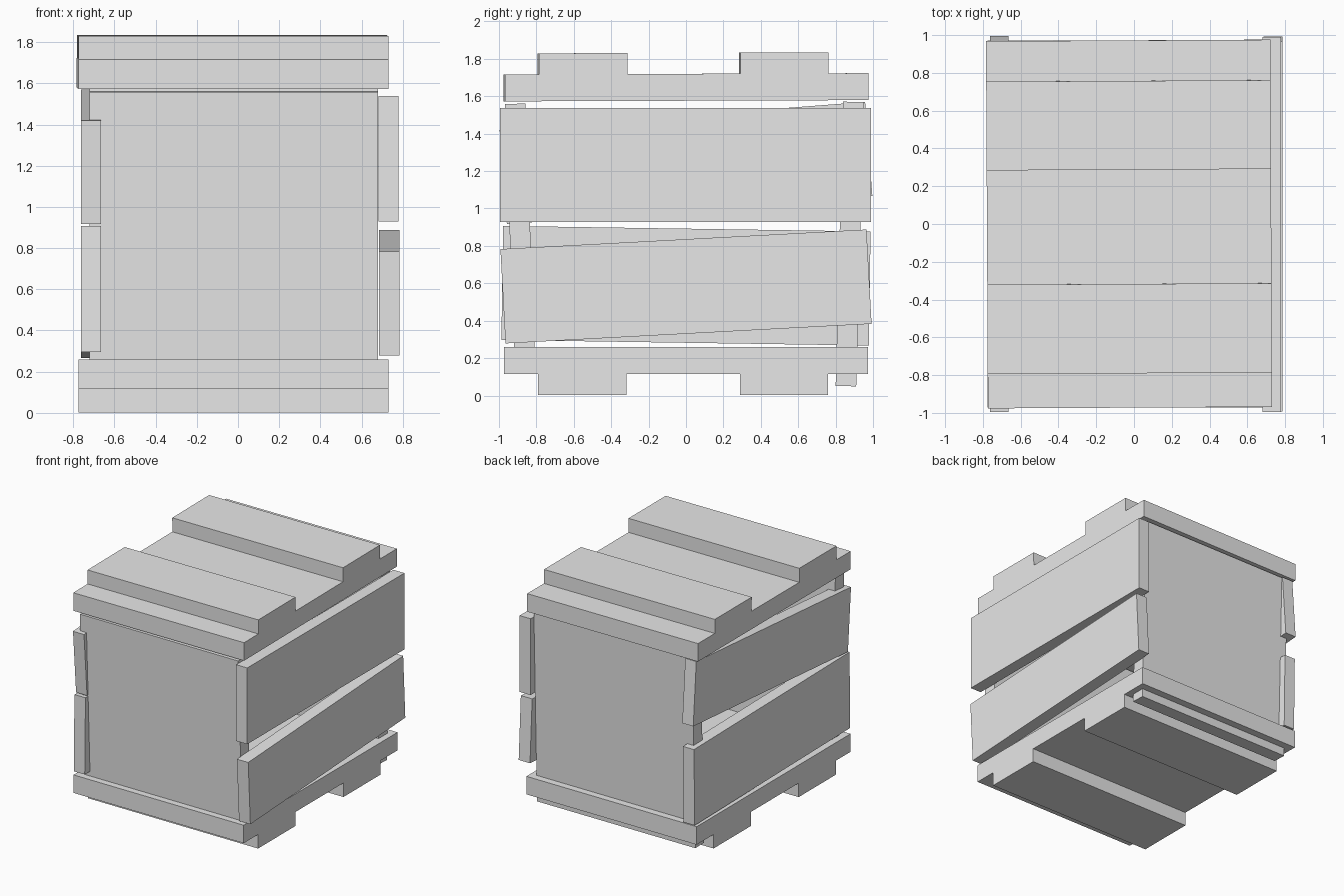
import bpy
import bmesh
from math import radians
from mathutils import Vector

cube = bpy.data.objects.get("Cube")
if cube:
    bpy.data.objects.remove(cube, do_unlink=True)

# Single plain grey
grey = bpy.data.materials.new("plain_grey")
grey.use_nodes = True
colour = (0.8, 0.8, 0.8, 1)
grey.diffuse_color = colour
grey.node_tree.nodes["Principled BSDF"].inputs["Base Color"].default_value = colour


def finish(name, bm, centre, tilt, yaw):
    bmesh.ops.recalc_face_normals(bm, faces=bm.faces)
    mesh = bpy.data.meshes.new(name)
    bm.to_mesh(mesh)
    bm.free()
    mesh.materials.append(grey)
    obj = bpy.data.objects.new(name, mesh)
    obj.location = centre
    obj.rotation_euler = (radians(tilt), 0, radians(yaw))
    bpy.context.collection.objects.link(obj)
    return obj


def slab(name, size, centre, tilt=0, yaw=0):
    """Box tilted about the x axis."""
    bm = bmesh.new()
    bmesh.ops.create_cube(bm, size=1)
    bmesh.ops.scale(bm, vec=Vector(size), verts=bm.verts)
    return finish(name, bm, centre, tilt, yaw)


def plate(name, centre, width, side, tilt=0, yaw=0):
    """Board with two raised cleats, extruded along x; side is +1 up or -1 down."""
    base, step, rise = -0.072, 0.072, 0.184
    outline = [(-0.972, base), (-0.972, step), (-0.79, step), (-0.79, rise),
               (-0.317, rise), (-0.317, step), (0.288, step), (0.288, rise),
               (0.758, rise), (0.758, step), (0.972, step), (0.972, base)]
    bm = bmesh.new()
    face = bm.faces.new([bm.verts.new((-width / 2, y, z * side)) for y, z in outline])
    moved = bmesh.ops.extrude_face_region(bm, geom=[face])["geom"]
    bmesh.ops.translate(bm, vec=(width, 0, 0),
                        verts=[v for v in moved if isinstance(v, bmesh.types.BMVert)])
    return finish(name, bm, centre, tilt, yaw)


# Lid and base with cleats
plate("lid", (-0.026, 0, 1.648), 1.505, 1, 0.2, 0.3)
plate("base", (-0.022, 0, 0.187), 1.505, -1)

# End panels, leaning slightly outwards
slab("front_panel", (1.4, 0.11, 1.36), (-0.02, -0.888, 0.88), 2.2)
slab("back_panel", (1.4, 0.11, 1.52), (-0.02, 0.875, 0.81), -1.5)

# Crooked side planks
slab("left_upper_plank", (0.097, 1.985, 0.61), (0.73, -0.003, 1.233))
slab("left_lower_plank", (0.1, 1.96, 0.505), (0.735, 0, 0.583), 3.06)
slab("right_upper_plank", (0.097, 1.96, 0.505), (-0.713, 0, 1.243), 4.4)
slab("right_lower_plank", (0.097, 1.965, 0.61), (-0.713, 0, 0.587), -0.86)
